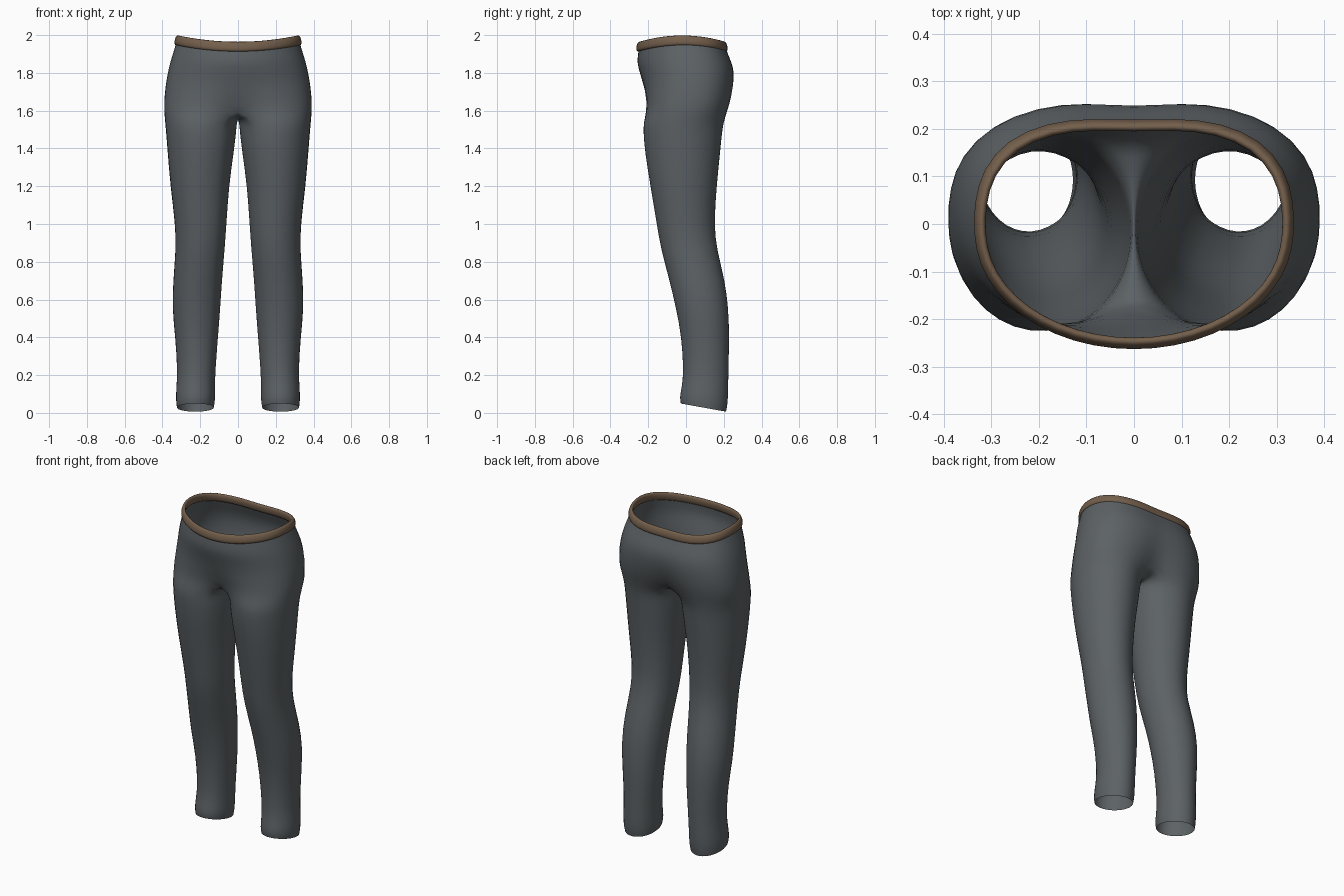
import bpy, bmesh, math

if "Cube" in bpy.data.objects:
    bpy.data.objects.remove(bpy.data.objects["Cube"])

OUT = 13    # points on the outer half of a ring (front centre to back centre)
INN = 11    # points on the inner thigh / crotch seam

# Leg rings: z, inner x, outer x, front y, back y, front-to-back hem tilt
LEGS = [
    (0.028, 0.128, 0.325, -0.030, 0.215, 0.022),
    (0.065, 0.121, 0.331, -0.037, 0.224, 0.016),
    (0.13, 0.122, 0.329, -0.025, 0.226, 0.006),
    (0.22, 0.120, 0.322, -0.015, 0.227, 0),
    (0.40, 0.106, 0.334, -0.026, 0.232, 0),
    (0.55, 0.094, 0.351, -0.055, 0.228, 0),
    (0.70, 0.085, 0.346, -0.090, 0.210, 0),
    (0.87, 0.070, 0.331, -0.137, 0.165, 0),
    (1.00, 0.061, 0.335, -0.158, 0.152, 0),
    (1.20, 0.048, 0.361, -0.192, 0.166, 0),
    (1.38, 0.022, 0.376, -0.222, 0.185, 0),
    (1.48, 0.010, 0.384, -0.230, 0.195, 0),
    (1.535, 0.006, 0.389, -0.230, 0.203, 0),
]

# Hip rings: z, half width, front y, back y, front dip, back dip,
#            front squareness, back squareness, sag at front and back
HIPS = [
    (1.60, 0.392, -0.230, 0.238, 0.07, 0.07, 2.6, 2.8, 0.0),
    (1.66, 0.392, -0.228, 0.254, 0.03, 0.045, 2.5, 2.8, 0.0),
    (1.74, 0.384, -0.230, 0.263, 0.003, 0.022, 2.3, 2.8, 0.0),
    (1.81, 0.372, -0.248, 0.264, 0.0, 0.015, 2.1, 2.8, 0.005),
    (1.87, 0.357, -0.262, 0.250, 0.0, 0.012, 2.0, 2.9, 0.015),
    (1.93, 0.337, -0.256, 0.228, 0.0, 0.010, 2.0, 3.0, 0.03),
    (1.985, 0.322, -0.250, 0.212, 0.0, 0.010, 2.0, 3.0, 0.035),
]


def half_ring(row, grow=0.0, dz=0.0):
    """Half a hip cross-section, from front centre round the side to the back."""
    z, w, yf, yb, df, db, nf, nb, sag = row
    w, yf, yb = w + grow, yf - grow, yb + grow
    yc, ry = (yf + yb) / 2, (yb - yf) / 2
    pts = []
    for i in range(OUT):
        a = math.pi * (i / (OUT - 1) - 0.5)
        c, s = max(0.0, math.cos(a)), math.sin(a)
        if i in (0, OUT - 1):
            c = 0.0
        n, dip = (nf, df) if s < 0 else (nb, db)
        r = (c ** n + abs(s) ** n) ** (-1 / n)
        x = w * r * c
        y = yc + ry * r * s
        y -= math.copysign(dip, s) * math.exp(-(x / 0.09) ** 2)
        pts.append((x, y, z + dz - sag * min(1, abs(r * s)) ** 2))
    return pts


def leg_ring(row):
    """Closed leg cross-section, in the same order as a hip ring plus a seam."""
    z, xi, xo, yf, yb, tilt = row
    cx, rx, cy, ry = (xi + xo) / 2, (xo - xi) / 2, (yf + yb) / 2, (yb - yf) / 2
    wide = math.radians(125)
    angles = [-wide + 2 * wide * i / (OUT - 1) for i in range(OUT)]
    step = (2 * math.pi - 2 * wide) / (INN + 1)
    angles += [wide + step * (i + 1) for i in range(INN)]
    return [(cx + rx * math.cos(a), cy + ry * math.sin(a), z - tilt * math.sin(a))
            for a in angles]


def bridge(bm, lower, upper, closed):
    n = len(lower)
    for i in range(n if closed else n - 1):
        j = (i + 1) % n
        bm.faces.new((lower[i], lower[j], upper[j], upper[i]))


def finish(bm, name, colour):
    """Turn half a part into a mirrored, smooth object."""
    bmesh.ops.recalc_face_normals(bm, faces=bm.faces)
    mesh = bpy.data.meshes.new(name)
    for f in bm.faces:
        f.smooth = True
    bm.to_mesh(mesh)
    bm.free()
    mesh.materials.append(colour)
    obj = bpy.data.objects.new(name, mesh)
    bpy.context.collection.objects.link(obj)
    mirror = obj.modifiers.new("mirror", 'MIRROR')
    mirror.merge_threshold = 0.0005
    sub = obj.modifiers.new("smooth", 'SUBSURF')
    sub.levels = sub.render_levels = 1
    return obj


def material(name, rgb):
    m = bpy.data.materials.new(name)
    m.diffuse_color = (*rgb, 1)
    m.use_nodes = True
    m.node_tree.nodes["Principled BSDF"].inputs["Base Color"].default_value = m.diffuse_color
    return m


grey = material("slate_grey", (0.108, 0.122, 0.131))
brown = material("leather_brown", (0.175, 0.115, 0.072))

# Trousers: leg, crotch seam and hips in one skin
bm = bmesh.new()
legs = [[bm.verts.new(p) for p in leg_ring(r)] for r in LEGS]
hips = [[bm.verts.new(p) for p in half_ring(r)] for r in HIPS]
for lo, hi in zip(legs, legs[1:]):
    bridge(bm, lo, hi, True)
front, back = hips[0][0].co, hips[0][-1].co
seam = []
for i in range(INN):
    t = (i + 1) / (INN + 1)
    p = back.lerp(front, t)
    p.x, p.z = 0.0, p.z - 0.045 * math.sin(math.pi * t)
    seam.append(bm.verts.new(p))
bridge(bm, legs[-1], hips[0] + seam, True)
for lo, hi in zip(hips, hips[1:]):
    bridge(bm, lo, hi, False)
finish(bm, "trousers", grey)

# Waistband: rounded strip swept along the top edge (outward offset, height)
SECTION = [(0.010, -0.040), (0.017, -0.028), (0.015, -0.008), (0.006, 0.016),
           (-0.008, 0.014), (-0.010, -0.008), (-0.004, -0.036)]
bm = bmesh.new()
rows = [[bm.verts.new(p) for p in half_ring(HIPS[-1], g, dz)] for g, dz in SECTION]
for k, row in enumerate(rows):
    bridge(bm, row, rows[(k + 1) % len(rows)], False)
finish(bm, "waistband", brown)
